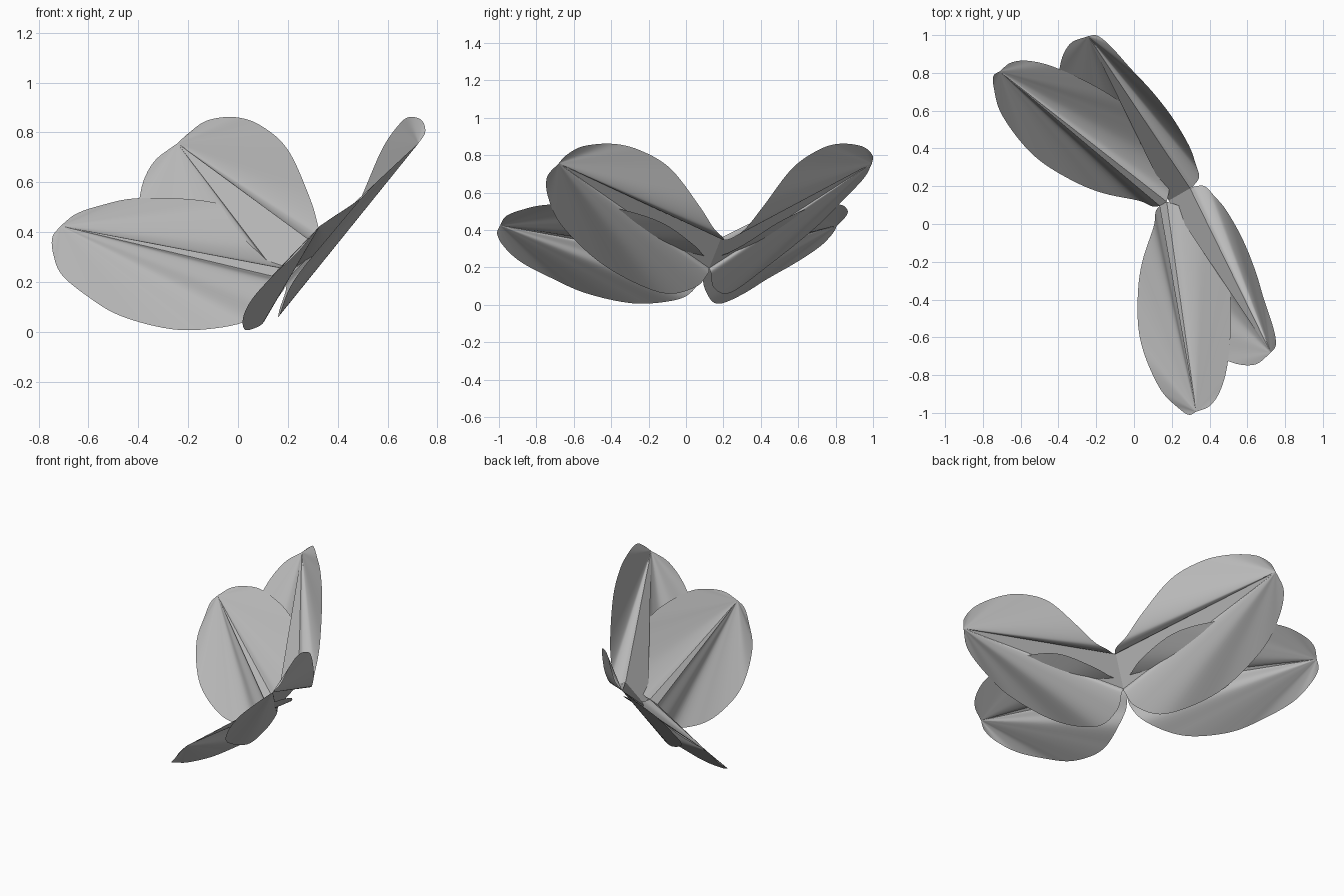
import bpy
import math
from mathutils import Matrix, Vector

cube = bpy.data.objects.get("Cube")
if cube:
    bpy.data.objects.remove(cube, do_unlink=True)

grey = bpy.data.materials.new("soft grey")
grey.use_nodes = True
grey.diffuse_color = (0.5, 0.5, 0.5, 1)
grey.node_tree.nodes["Principled BSDF"].inputs["Base Color"].default_value = grey.diffuse_color

# Frame: the body axis is tilted upward and turned about the vertical
FRAME = (Matrix.Translation((-0.008, 0.013, 0))
         @ Matrix.Rotation(math.radians(30), 4, 'Z')
         @ Matrix.Rotation(math.radians(-36.2), 4, 'Y'))
RISE = 0.37
BASE_HEIGHT = 0.083


def wing_point(along, out, lift, side):
    """Point on a wing: along the body, outward, and above the wing plane."""
    return FRAME @ Vector((along, side * out, BASE_HEIGHT + RISE * out + lift))


def smooth_path(points, steps=6):
    """Catmull-Rom curve through the points, without the last one."""
    pts = [Vector(p) for p in points]
    pts = [2 * pts[0] - pts[1]] + pts + [2 * pts[-1] - pts[-2]]
    path = []
    for a, b, c, d in zip(pts, pts[1:], pts[2:], pts[3:]):
        for i in range(steps):
            t = i / steps
            path.append(0.5 * (2 * b + (c - a) * t + (2 * a - 5 * b + 4 * c - d) * t * t
                               + (3 * b - a - 3 * c + d) * t ** 3))
    return path


def add_flap(verts, faces, tip, outline):
    """Cone-like flap whose straight rulings run from the tip to the rim."""
    rim = smooth_path(outline + [tip])
    tip = Vector(tip)
    apex = len(verts)
    verts.append(tip)
    rings = (0.03, 0.3, 0.65, 1)
    for p in rim:
        verts.extend(tip.lerp(p, t) for t in rings)
    n = len(rings)
    for i in range(len(rim) - 1):
        a = apex + 1 + i * n
        b = a + n
        faces.append((apex, a, b))
        for k in range(n - 1):
            faces.append((a + k, a + k + 1, b + k + 1, b + k))


def build_leaf(name, tip, first_flap, second_flap, side):
    # flat central panel, kept separate so its creases stay crisp
    verts = [Vector(tip), Vector(first_flap[0]), Vector(second_flap[0])]
    faces = [(0, 1, 2)]
    add_flap(verts, faces, tip, first_flap)
    add_flap(verts, faces, tip, second_flap)
    mesh = bpy.data.meshes.new(name)
    mesh.from_pydata([wing_point(*v, side) for v in verts], [], faces)
    mesh.materials.append(grey)
    mesh.update()
    obj = bpy.data.objects.new(name, mesh)
    bpy.context.collection.objects.link(obj)
    bpy.ops.object.select_all(action='DESELECT')
    obj.select_set(True)
    bpy.context.view_layer.objects.active = obj
    bpy.ops.object.shade_smooth_by_angle(angle=math.radians(50))


# Rim points: along the body, outward, lift
hind_tip = (.08, 1.04, 0)
hind_outer = [(.266, 0, 0), (.25, 0, -.03), (.175, .015, -.075), (.09, .08, -.13),
              (-.037, .2, -.12), (-.113, .323, -.1), (-.165, .5, -.065),
              (-.161, .66, -.038), (-.12, .85, -.027), (-.045, .975, -.025),
              (.02, 1.035, -.01)]
hind_inner = [(.32, 0, 0), (.36, .05, -.04), (.45, .155, -.07), (.53, .35, -.06),
              (.52, .55, -.04), (.466, .72, -.03), (.36, .91, -.02), (.26, 1.01, -.02),
              (.17, 1.05, -.01)]
fore_tip = (.678, .967, 0)
fore_inner = [(.295, 0, -.055), (.28, .01, -.085), (.19, .06, -.13), (.1, .215, -.155),
              (.105, .5, -.09), (.25, .775, -.045), (.4, .91, -.015), (.55, .98, -.005)]
fore_outer = [(.497, 0, 0), (.512, .005, -.03), (.555, .03, -.055), (.6, .1, -.05),
              (.685, .2, 0), (.8, .375, .096), (.838, .55, .125), (.83, .7, .118),
              (.795, .86, .068), (.74, .945, .018)]

# Mirrored pair of wings, each with a hind and a fore leaf
for label, side in (("back", 1), ("front", -1)):
    build_leaf(label + "_hind_wing", hind_tip, hind_outer, hind_inner, side)
    build_leaf(label + "_fore_wing", fore_tip, fore_inner, fore_outer, side)
